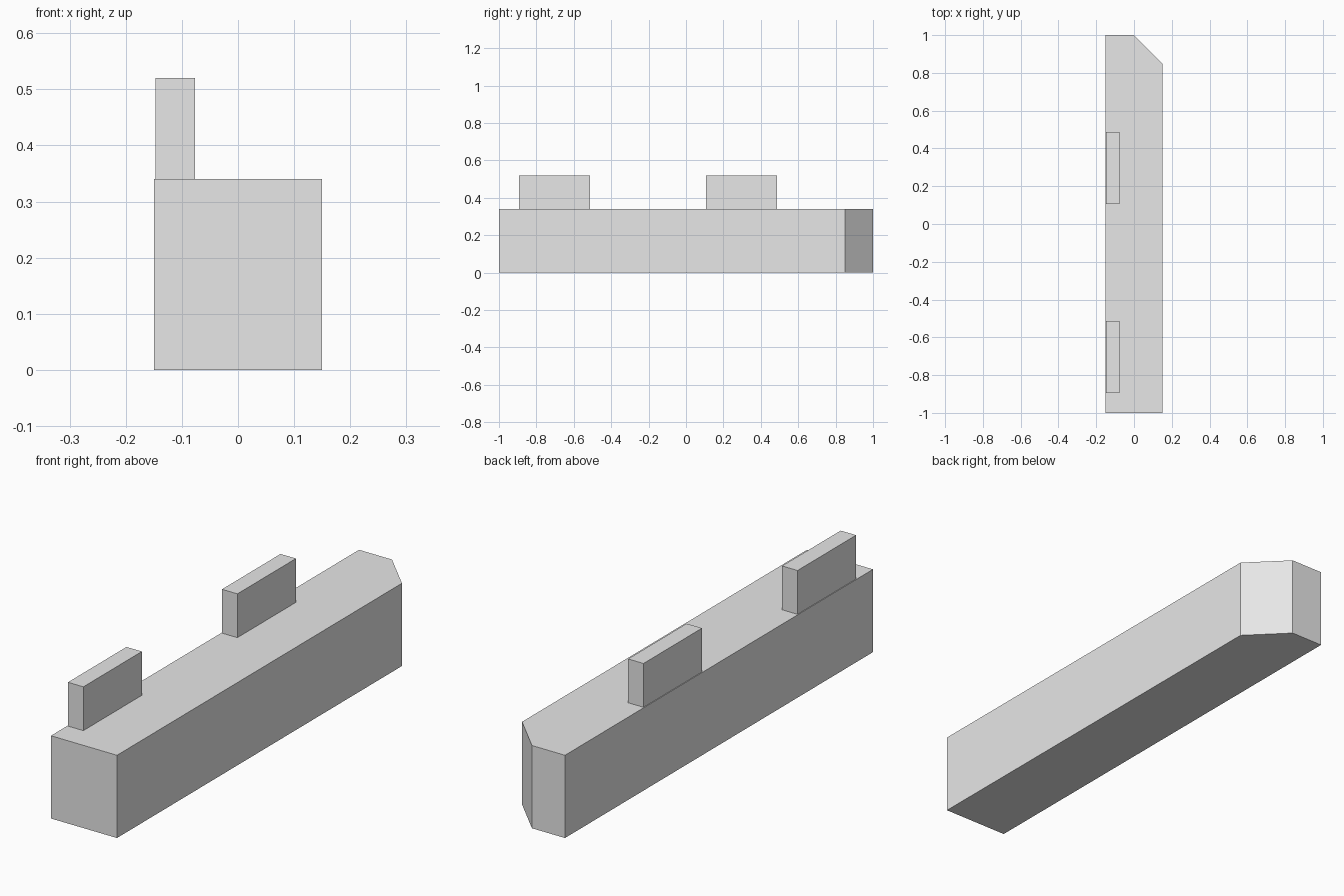
import bpy
import bmesh

cube = bpy.data.objects.get("Cube")
if cube:
    bpy.data.objects.remove(cube, do_unlink=True)

# Single plain grey
grey = bpy.data.materials.new("plain_grey")
grey.use_nodes = True
colour = (0.8, 0.8, 0.8, 1.0)
grey.diffuse_color = colour
grey.node_tree.nodes["Principled BSDF"].inputs["Base Color"].default_value = colour


def extruded(name, outline, bottom, top):
    """Raise a flat xy outline into a solid between two heights."""
    bm = bmesh.new()
    base = bm.faces.new([bm.verts.new((x, y, bottom)) for x, y in outline])
    raised = bmesh.ops.extrude_face_region(bm, geom=[base], use_keep_orig=True)
    verts = [g for g in raised["geom"] if isinstance(g, bmesh.types.BMVert)]
    bmesh.ops.translate(bm, verts=verts, vec=(0, 0, top - bottom))
    bmesh.ops.recalc_face_normals(bm, faces=bm.faces)
    mesh = bpy.data.meshes.new(name)
    bm.to_mesh(mesh)
    bm.free()
    mesh.materials.append(grey)
    obj = bpy.data.objects.new(name, mesh)
    bpy.context.collection.objects.link(obj)
    return obj


half_width, half_length, body_top = 0.15, 1.0, 0.34

# Long bar with one chamfered back corner
extruded("body", [
    (-half_width, -half_length),
    (half_width, -half_length),
    (half_width, half_length - 0.15),
    (0, half_length),
    (-half_width, half_length),
], 0, body_top)

# Two upright tabs along the right edge
x0, x1, tab_length = -0.147, -0.077, 0.38
for name, y0 in (("front_tab", -0.894), ("back_tab", 0.106)):
    y1 = y0 + tab_length
    extruded(name, [(x0, y0), (x1, y0), (x1, y1), (x0, y1)], body_top, 0.52)
